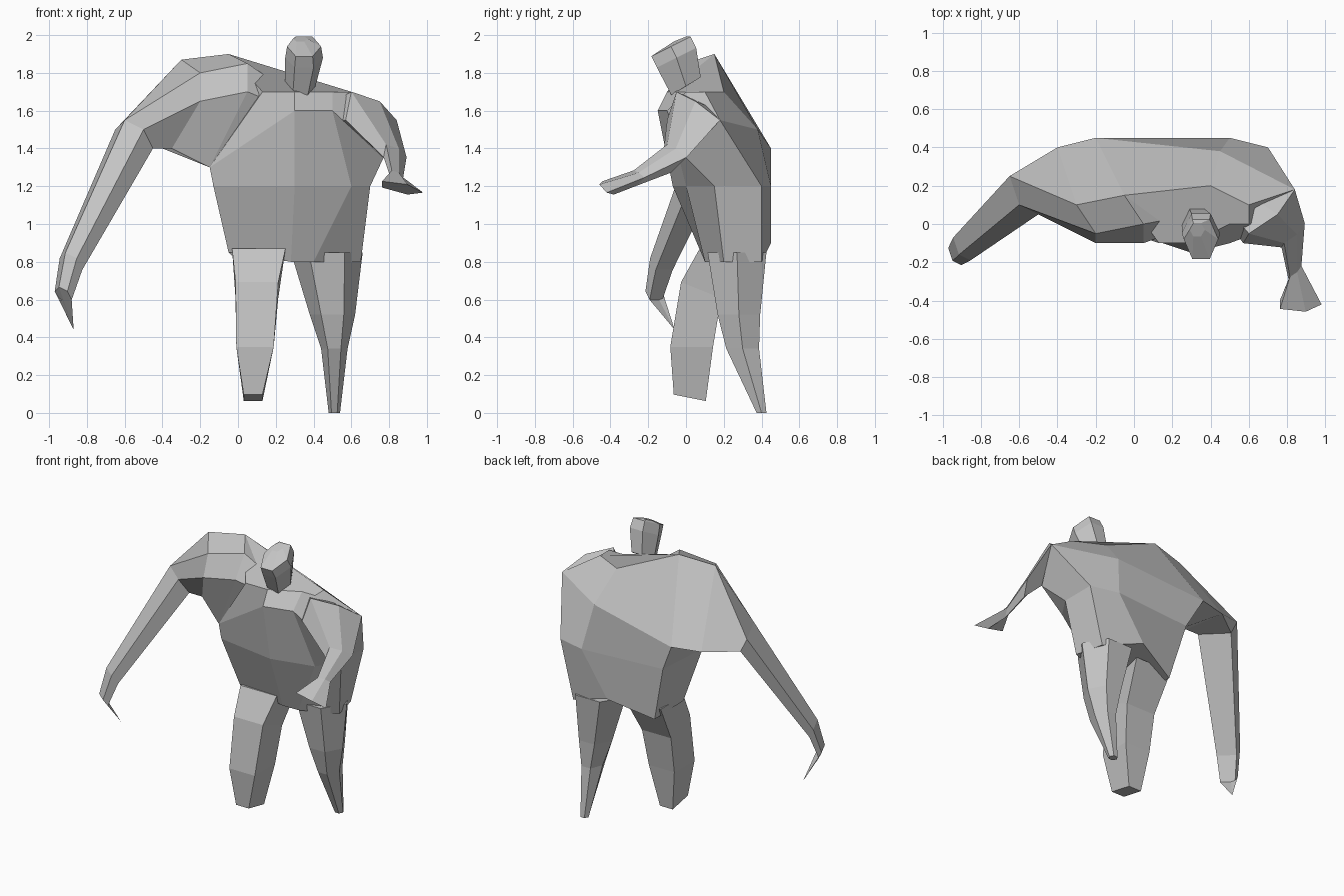
import bpy, bmesh
from math import sin, cos, tau
from mathutils import Vector

cube = bpy.data.objects.get("Cube")
if cube:
    bpy.data.objects.remove(cube, do_unlink=True)

# One plain grey material for the whole figure
grey = bpy.data.materials.new("plain_grey")
grey.use_nodes = True
grey.diffuse_color = (.55, .55, .55, 1)
grey.node_tree.nodes["Principled BSDF"].inputs["Base Color"].default_value = grey.diffuse_color


def section(centre, width, depth, sides=6, turn=0, side_slope=0, back_slope=0):
    """Regular polygon stretched to an ellipse, tilted sideways and towards the back."""
    ring = []
    for index in range(sides):
        angle = tau * (index + turn) / sides
        across, along = width * cos(angle), depth * sin(angle)
        rise = side_slope * across + back_slope * along
        ring.append(Vector(centre) + Vector((across, along, rise)))
    return ring


def resized(ring, centre, factor):
    """Copy of a cross-section, scaled and moved to a new centre."""
    points = [Vector(point) for point in ring]
    middle = sum(points, Vector()) / len(points)
    return [Vector(centre) + factor * (point - middle) for point in points]


def loft(name, rings, tip=None):
    """Skin a chain of equal-sized cross-sections, capped flat or closed to a tip."""
    bm = bmesh.new()
    loops = [[bm.verts.new(point) for point in ring] for ring in rings]
    first, last = loops[0], loops[-1]

    def neighbours(loop):
        return zip(loop, loop[1:] + loop[:1])

    for lower, upper in zip(loops, loops[1:]):
        for (a, b), (c, d) in zip(neighbours(lower), neighbours(upper)):
            bm.faces.new((a, b, d, c))
    bm.faces.new(first[::-1])
    if tip:
        apex = bm.verts.new(tip)
        for a, b in neighbours(last):
            bm.faces.new((a, b, apex))
    else:
        bm.faces.new(last)
    bmesh.ops.recalc_face_normals(bm, faces=bm.faces)
    mesh = bpy.data.meshes.new(name)
    bm.to_mesh(mesh)
    bm.free()
    mesh.materials.append(grey)
    body_part = bpy.data.objects.new(name, mesh)
    bpy.context.scene.collection.objects.link(body_part)


# Torso: each level runs from the front right, past the left side, round to the back right
hips = [(-.05, .1, .85), (.28, .1, .8), (.4, .1, .8), (.65, .2, .8), (.6, .4, .8), (.3, .45, .9), (0, .35, .8)]
belly = [(-.13, 0, 1.2), (.3, -.07, 1.2), (.6, 0, 1.2), (.7, .15, 1.2), (.7, .4, 1.2), (.5, .45, 1.2), (-.1, .4, 1.2)]
chest = [(-.15, 0, 1.3), (.3, -.15, 1.6), (.5, -.1, 1.6), (.77, 0, 1.35), (.84, .18, 1.55), (.45, .38, 1.5), (-.2, .45, 1.4)]
collar = [(.13, -.1, 1.7), (.3, -.1, 1.7), (.5, 0, 1.7), (.6, 0, 1.7), (.6, .1, 1.7), (.4, .2, 1.7), (-.05, .15, 1.9)]
loft("torso", [hips, belly, chest, collar])

# Head, tipped forward on a narrow neck
loft("head", [
    section((.33, 0, 1.73), width=.08, depth=.09, back_slope=.6),
    section((.35, -.05, 1.88), width=.1, depth=.12, back_slope=.5),
    section((.35, -.08, 1.94), width=.09, depth=.12, back_slope=.5),
    section((.33, -.03, 1.98), width=.04, depth=.04, back_slope=.4),
])

# Right arm: a broad raised shoulder and a long hanging forearm.
# Each cross-section runs front top, front bottom, armpit, back bottom, back top.
shoulder = [(.05, 0, 1.85), (.05, -.1, 1.7), (-.15, 0, 1.3), (-.2, .45, 1.4), (-.05, .15, 1.9)]
upper_arm = [(-.2, -.05, 1.8), (-.2, -.1, 1.65), (-.35, .1, 1.4), (-.4, .4, 1.4), (-.3, .1, 1.87)]
elbow = [(-.6, .1, 1.55), (-.5, .05, 1.5), (-.45, .1, 1.4), (-.6, .25, 1.4), (-.65, .25, 1.5)]
loft("right_arm", [
    resized(shoulder, centre=(.07, .1, 1.6), factor=.8),
    shoulder,
    upper_arm,
    elbow,
    resized(elbow, centre=(-.89, -.13, .8), factor=.6),
    resized(elbow, centre=(-.93, -.17, .63), factor=.45),
], tip=(-.87, -.06, .44))

# Left arm: bent forward, ending in a flared hand.
# Its cross-section runs outer, top, inner top, inner, under.
shoulder = [(.84, .18, 1.55), (.75, .05, 1.65), (.6, -.05, 1.7), (.57, -.1, 1.55), (.75, 0, 1.37)]
loft("left_arm", [
    resized(shoulder, centre=(.6, .1, 1.55), factor=.8),
    shoulder,
    resized(shoulder, centre=(.83, -.07, 1.36), factor=.45),
    resized(shoulder, centre=(.84, -.26, 1.25), factor=.25),
    section((.86, -.42, 1.19), width=.12, depth=-.04, sides=5, side_slope=-.2, back_slope=-.7),
])

# Right leg: short and square, stepping forward
loft("right_leg", [
    section((.11, .2, .87), width=.2, depth=.18, sides=4, turn=.5),
    section((.1, .08, .65), width=.16, depth=.15, sides=4, turn=.5, back_slope=-.4),
    section((.09, .03, .35), width=.14, depth=.16, sides=4, turn=.5),
    section((.08, .02, .08), width=.07, depth=.12, sides=4, turn=.5, back_slope=-.2),
])

# Left leg: tapering to a narrow foot behind
loft("left_leg", [
    section((.47, .27, .85), width=.19, depth=.18),
    section((.5, .28, .52), width=.12, depth=.13),
    section((.51, .3, .34), width=.07, depth=.1),
    section((.51, .4, 0), width=.03, depth=.03),
])
